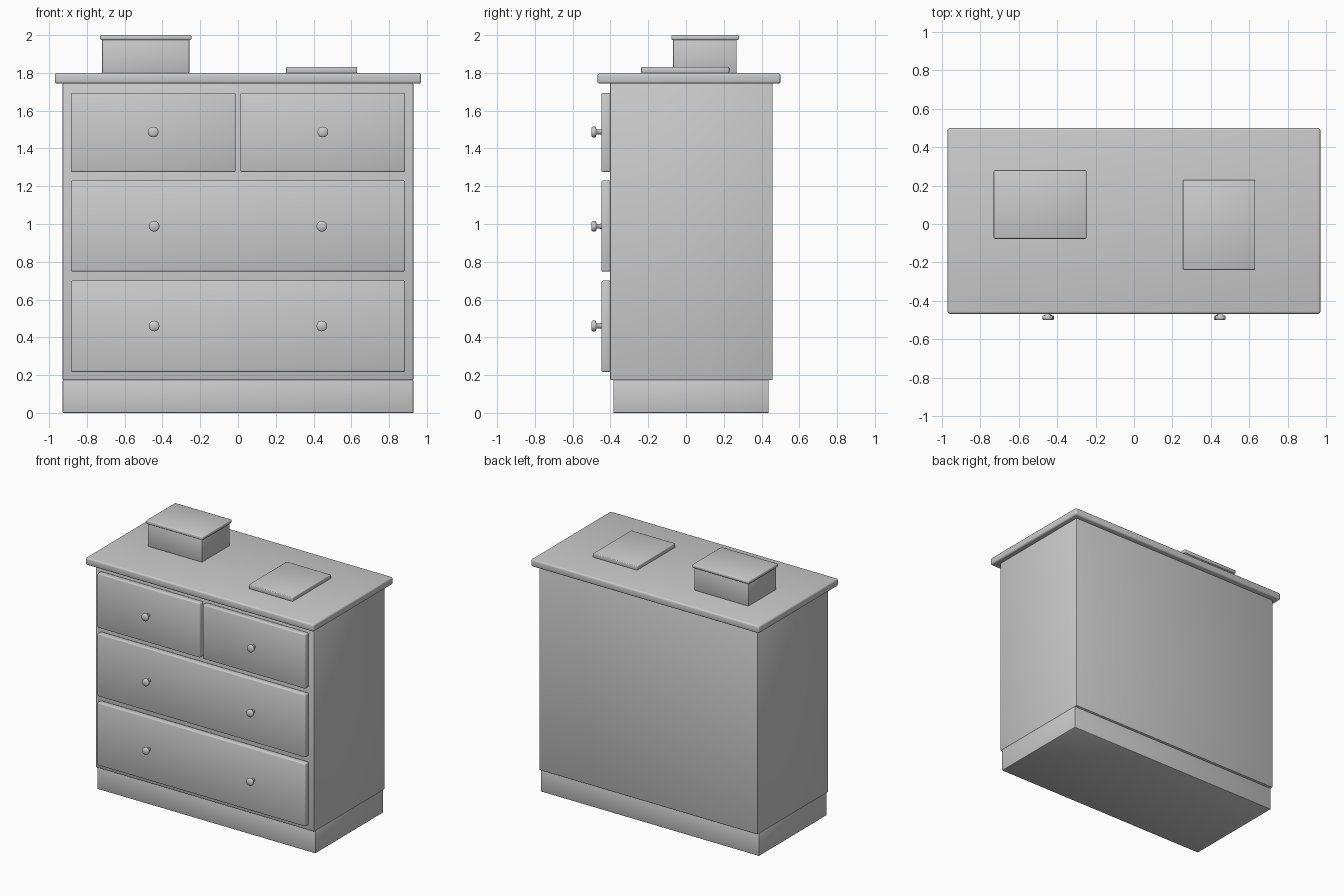
import bpy, bmesh, math
from mathutils import Matrix, Vector

if "Cube" in bpy.data.objects:
    bpy.data.objects.remove(bpy.data.objects["Cube"], do_unlink=True)

grey = bpy.data.materials.new("plain grey")
grey.use_nodes = True
colour = (0.6, 0.6, 0.6, 1)
grey.diffuse_color = colour
grey.node_tree.nodes["Principled BSDF"].inputs["Base Color"].default_value = colour


def finish(name, bm):
    """Turn a bmesh into a smooth-shaded object."""
    bmesh.ops.recalc_face_normals(bm, faces=bm.faces)
    for face in bm.faces:
        face.smooth = True
    mesh = bpy.data.meshes.new(name)
    bm.to_mesh(mesh)
    bm.free()
    mesh.materials.append(grey)
    obj = bpy.data.objects.new(name, mesh)
    bpy.context.collection.objects.link(obj)
    return obj


def box(name, x, y, z, bevel, segments=2):
    """Rounded box given its (min, max) range on each axis."""
    bm = bmesh.new()
    bmesh.ops.create_cube(bm, size=1)
    size = [b - a for a, b in (x, y, z)]
    centre = Vector([(a + b) / 2 for a, b in (x, y, z)])
    bmesh.ops.scale(bm, vec=size, verts=bm.verts)
    bmesh.ops.translate(bm, vec=centre, verts=bm.verts)
    bmesh.ops.bevel(bm, geom=bm.edges[:], offset=bevel, segments=segments,
                    profile=0.5, affect='EDGES')
    return finish(name, bm)


def knob(name, x, z):
    """Turned knob: a profile of (radius, y) spun about the y axis."""
    profile = [(0.014, -0.44), (0.012, -0.474), (0.024, -0.476), (0.028, -0.48),
               (0.028, -0.494), (0.023, -0.5), (0, -0.5)]
    bm = bmesh.new()
    verts = [bm.verts.new((r, y, 0)) for r, y in profile]
    edges = [bm.edges.new(pair) for pair in zip(verts, verts[1:])]
    bmesh.ops.spin(bm, geom=verts + edges, cent=(0, 0, 0), axis=(0, 1, 0),
                   angle=math.tau, steps=20)
    bmesh.ops.remove_doubles(bm, verts=bm.verts, dist=0.0005)
    bmesh.ops.transform(bm, matrix=Matrix.Translation((x, 0, z)), verts=bm.verts)
    return finish(name, bm)


# Cabinet
box("plinth", (-0.928, 0.928), (-0.385, 0.438), (0, 0.176), 0.004)
box("carcass", (-0.928, 0.928), (-0.402, 0.458), (0.174, 1.745), 0.004)
box("top_panel", (-0.97, 0.97), (-0.468, 0.5), (1.743, 1.8), 0.013, 3)

# Drawers
depth = (-0.447, -0.4)
for side, span in (("right", (-0.885, -0.012)), ("left", (0.012, 0.885))):
    box("top_drawer_" + side, span, depth, (1.275, 1.693), 0.008)
box("middle_drawer", (-0.885, 0.885), depth, (0.748, 1.23), 0.008)
box("bottom_drawer", (-0.885, 0.885), depth, (0.217, 0.7), 0.008)

# Knobs, a pair on each row
for row, x, z in (("top", 0.449, 1.487), ("middle", 0.444, 0.988), ("bottom", 0.444, 0.46)):
    knob(row + "_knob_right", -x, z)
    knob(row + "_knob_left", x, z)

# Lidded box and thin book on top
box("keepsake_box", (-0.719, -0.258), (-0.068, 0.268), (1.799, 1.978), 0.004)
box("keepsake_box_lid", (-0.73, -0.247), (-0.077, 0.28), (1.974, 2.0), 0.007)
box("book", (0.255, 0.631), (-0.237, 0.229), (1.799, 1.831), 0.005)
